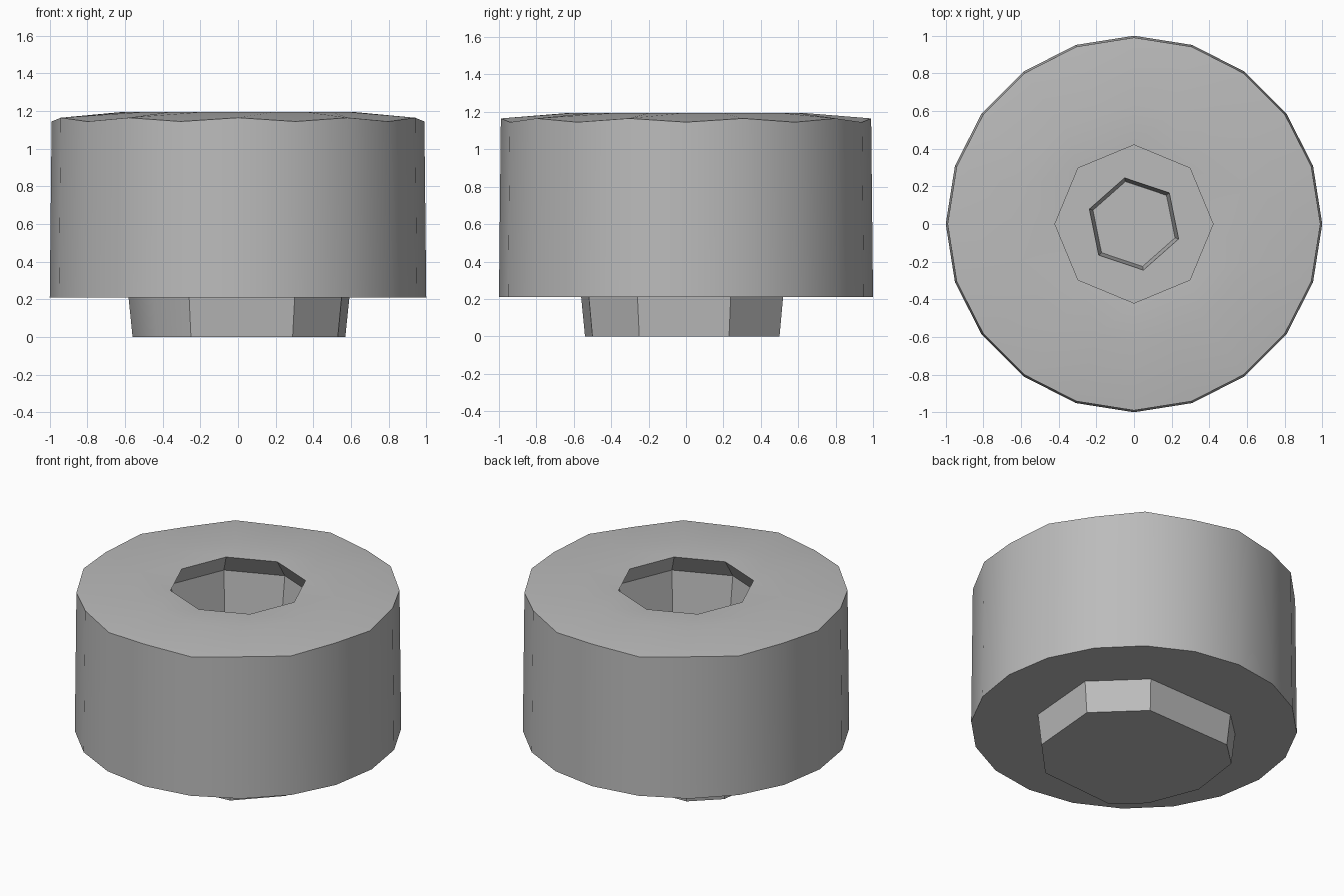
import bpy, bmesh, math

cube = bpy.data.objects.get("Cube")
if cube:
    bpy.data.objects.remove(cube)

grey = bpy.data.materials.new("mid grey")
grey.use_nodes = True
colour = (0.5, 0.5, 0.5, 1)
grey.diffuse_color = colour
grey.node_tree.nodes["Principled BSDF"].inputs["Base Color"].default_value = colour


def ring(radius, z, sides, wave=0.0, turn=0.0):
    """Regular polygon of points, every second one lowered by wave."""
    points = []
    for i in range(sides):
        a = math.pi / 2 + turn + math.tau * i / sides
        points.append((radius * math.cos(a), radius * math.sin(a), z - wave * (i % 2)))
    return points


def bridge(bm, lower, upper):
    """Join two vertex loops, as quads or as triangles when their counts differ."""
    n, m = len(lower), len(upper)
    if n == m:
        for i in range(n):
            j = (i + 1) % n
            bm.faces.new((lower[i], lower[j], upper[j], upper[i]))
        return
    i = k = 0
    while i < n or k < m:
        a, b = lower[i % n], upper[k % m]
        if k >= m or (i < n and (i + 0.5) / n <= (k + 0.5) / m):
            bm.faces.new((a, lower[(i + 1) % n], b))
            i += 1
        else:
            bm.faces.new((a, upper[(k + 1) % m], b))
            k += 1


def loft(name, rings):
    bm = bmesh.new()
    loops = [[bm.verts.new(p) for p in r] for r in rings]
    for lower, upper in zip(loops, loops[1:]):
        bridge(bm, lower, upper)
    bm.faces.new(loops[0][::-1])
    bm.faces.new(loops[-1])
    bmesh.ops.recalc_face_normals(bm, faces=bm.faces)
    mesh = bpy.data.meshes.new(name)
    bm.to_mesh(mesh)
    bm.free()
    mesh.materials.append(grey)
    obj = bpy.data.objects.new(name, mesh)
    bpy.context.collection.objects.link(obj)
    bpy.ops.object.select_all(action="DESELECT")
    obj.select_set(True)
    bpy.context.view_layer.objects.active = obj
    bpy.ops.object.shade_smooth_by_angle(angle=math.radians(30))
    return obj


# Drum with a shallow dome, an undercut octagonal socket and a six-sided pit
loft("drum_body", [
    ring(1.0, 0.21, 20),
    ring(0.99, 1.165, 20, wave=0.02),
    ring(0.62, 1.195, 20),
    ring(0.42, 1.185, 8),
    ring(0.5, 1.06, 8),
    ring(0.42, 0.4, 8),
    ring(0.25, 0.4, 6, turn=0.2),
    ring(0.23, 0.25, 6, turn=0.2),
])

# Tapered, slightly irregular foot
outline = [(0.29, 0.5), (-0.34, 0.48), (-0.51, 0.32), (-0.56, -0.05), (-0.43, -0.38),
           (-0.25, -0.54), (0.29, -0.5), (0.53, -0.25), (0.57, 0.23)]
loft("foot", [[(x * s, y * s, z) for x, y in outline] for s, z in ((1.0, 0.0), (1.04, 0.22))])
